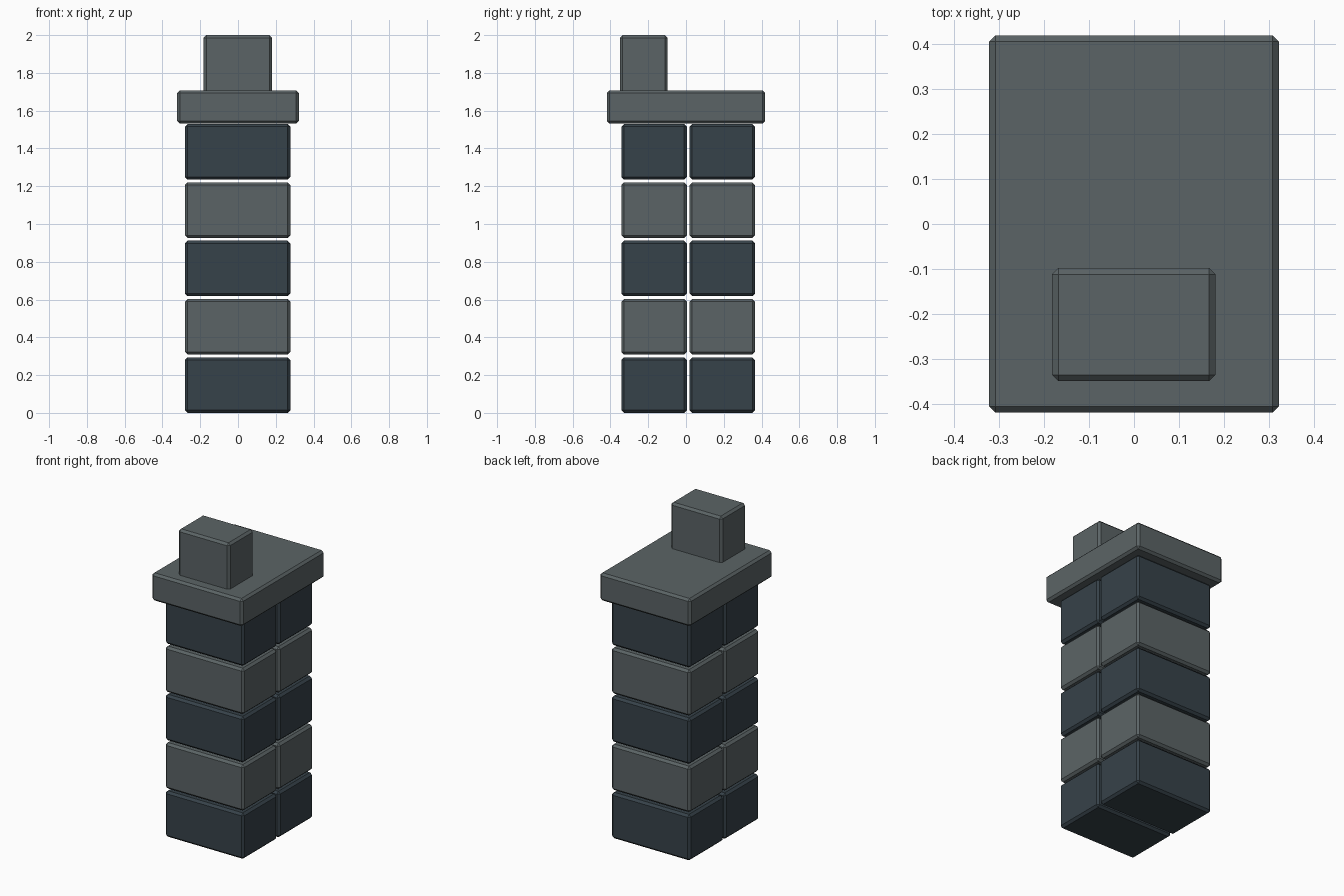
import bpy

if "Cube" in bpy.data.objects:
    bpy.data.objects.remove(bpy.data.objects["Cube"])


def material(name, color):
    m = bpy.data.materials.new(name)
    m.diffuse_color = (*color, 1)
    m.use_nodes = True
    m.node_tree.nodes["Principled BSDF"].inputs["Base Color"].default_value = m.diffuse_color
    return m


stone = material("grey stone", (0.105, 0.127, 0.132))
slate = material("dark slate", (0.037, 0.054, 0.067))


def block(name, lo, hi, mat, bevel=0.014):
    """Chamfered box spanning two opposite corners."""
    bpy.ops.mesh.primitive_cube_add(size=1, location=[(a + b) / 2 for a, b in zip(lo, hi)])
    ob = bpy.context.object
    ob.name = ob.data.name = name
    ob.scale = [b - a for a, b in zip(lo, hi)]
    bpy.ops.object.transform_apply(location=False, rotation=False, scale=True)
    ob.data.materials.append(mat)
    mod = ob.modifiers.new("chamfer", 'BEVEL')
    mod.width = bevel
    mod.segments = 1
    mod.limit_method = 'NONE'
    return ob


# Five courses of paired bricks in alternating colours
COURSE, HEIGHT = 0.3088, 0.294
for i in range(5):
    z = i * COURSE
    mat = stone if i % 2 else slate
    for side, y0, y1 in (("front", -0.342, 0.004), ("back", 0.019, 0.365)):
        block(f"{side}_brick_{i + 1}", (-0.281, y0, z), (0.277, y1, z + HEIGHT), mat)

# Overhanging cap slab
block("cap_slab", (-0.322, -0.419, 1.531), (0.322, 0.419, 1.708), stone)

# Small block standing near the front of the cap
block("top_block", (-0.182, -0.349, 1.69), (0.181, -0.098, 2.0), stone)
